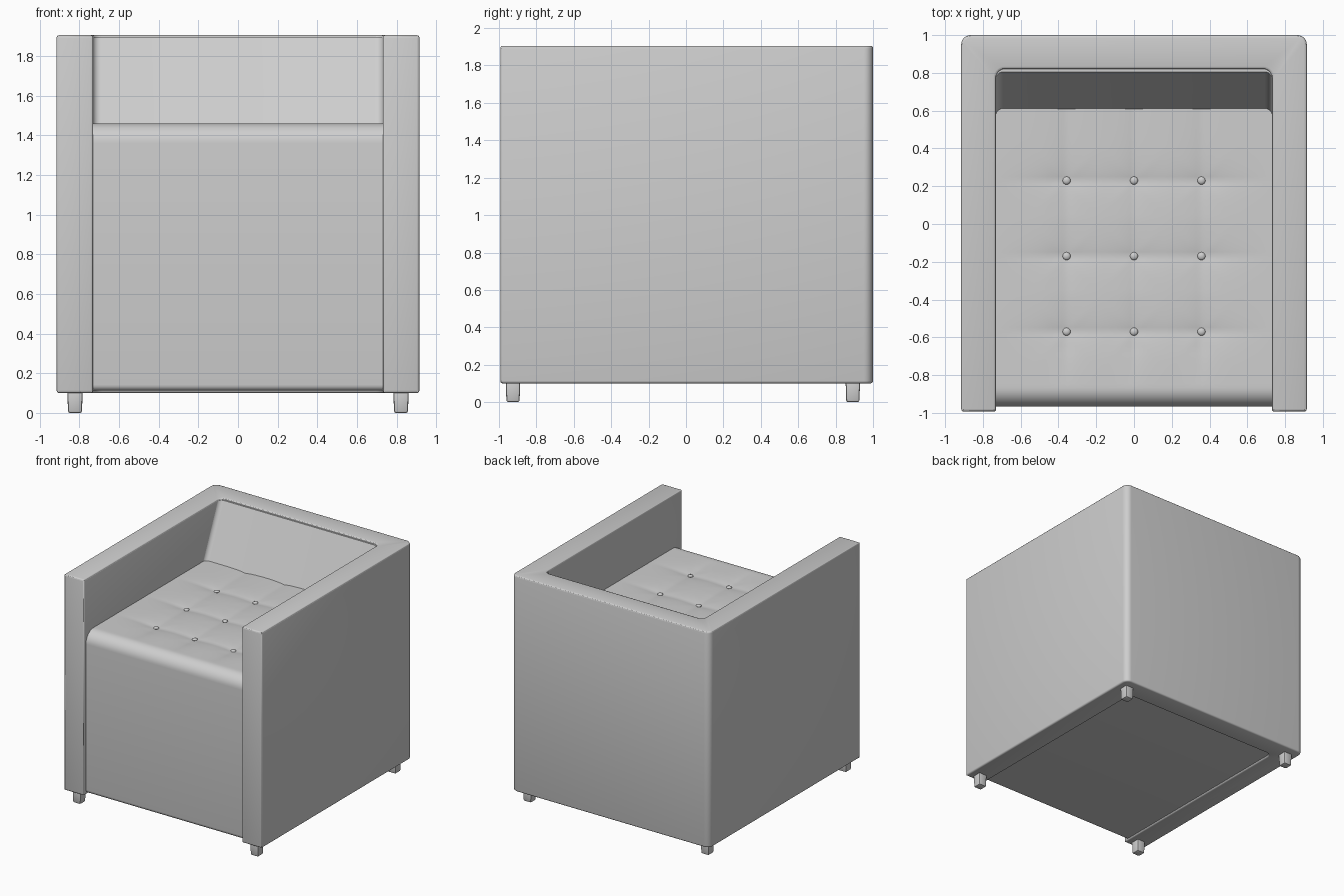
import bpy, bmesh, math

if "Cube" in bpy.data.objects:
    bpy.data.objects.remove(bpy.data.objects["Cube"])

grey = bpy.data.materials.new("grey_upholstery")
grey.diffuse_color = (0.62, 0.62, 0.62, 1)
grey.use_nodes = True
grey.node_tree.nodes["Principled BSDF"].inputs["Base Color"].default_value = grey.diffuse_color

HALF_W, INNER, SEAT_TOP = 0.915, 0.73, 1.46
BUTTON_X, BUTTON_Y = (-0.357, 0, 0.357), (0.23, -0.17, -0.57)


def finish(name, bm, bevel=0, segments=3):
    bmesh.ops.recalc_face_normals(bm, faces=bm.faces[:])
    mesh = bpy.data.meshes.new(name)
    bm.to_mesh(mesh)
    bm.free()
    ob = bpy.data.objects.new(name, mesh)
    bpy.context.collection.objects.link(ob)
    mesh.materials.append(grey)
    bpy.ops.object.select_all(action='DESELECT')
    ob.select_set(True)
    bpy.context.view_layer.objects.active = ob
    if bevel:
        mod = ob.modifiers.new("bevel", 'BEVEL')
        mod.width, mod.segments = bevel, segments
        mod.limit_method, mod.angle_limit = 'ANGLE', math.radians(50)
        bpy.ops.object.modifier_apply(modifier="bevel")
    bpy.ops.object.shade_smooth_by_angle(angle=math.radians(35))
    return ob


def arc(cx, cy, r, start, end, n=7):
    angles = [math.radians(start + (end - start) * i / n) for i in range(n + 1)]
    return [(cx + r * math.cos(a), cy + r * math.sin(a)) for a in angles]


def loft(bm, rings):
    """Skin a list of equal point rings and cap both ends."""
    rows = [[bm.verts.new(p) for p in ring] for ring in rings]
    for a, b in zip(rows, rows[1:]):
        for i in range(len(a)):
            j = (i + 1) % len(a)
            bm.faces.new((a[i], a[j], b[j], b[i]))
    bm.faces.new(rows[0])
    bm.faces.new(rows[-1])


def u_path(half, back, r, front):
    return ([(-half, front)] + arc(-half + r, back - r, r, 180, 90)
            + arc(half - r, back - r, r, 90, 0) + [(half, front)])


def piping(name, points, cyclic=False):
    curve = bpy.data.curves.new(name, 'CURVE')
    curve.dimensions = '3D'
    curve.bevel_depth, curve.bevel_resolution = 0.007, 1
    spline = curve.splines.new('POLY')
    spline.points.add(len(points) - 1)
    for p, co in zip(spline.points, points):
        p.co = (*co, 1)
    spline.use_cyclic_u = cyclic
    curve.materials.append(grey)
    bpy.context.collection.objects.link(bpy.data.objects.new(name, curve))


# Arms and back in one U-shaped shell
outline = u_path(HALF_W, 1.0, 0.05, -0.993) + u_path(INNER, 0.82, 0.045, -0.993)[::-1]
bm = bmesh.new()
loft(bm, [[(x, y, z) for x, y in outline] for z in (0.1, 1.905)])
finish("arms_and_back", bm, bevel=0.014)

# Piping along the top edges and around the arm fronts
for name, path in (("outer_piping", u_path(HALF_W - 0.008, 0.992, 0.045, -0.985)),
                   ("inner_piping", u_path(INNER + 0.008, 0.828, 0.05, -0.985))):
    piping(name, [(x, y, 1.897) for x, y in path])
for side, name in ((-1, "left"), (1, "right")):
    a, b = side * (INNER + 0.008), side * (HALF_W - 0.008)
    piping(name + "_arm_piping", [(a, -0.985, 0.108), (b, -0.985, 0.108),
                                  (b, -0.985, 1.897), (a, -0.985, 1.897)], True)

# Sloping backrest with filleted corners
rings = []
for z in (1.2, 1.893):
    y = 0.61 + (z - 1.455) * 0.447
    r, h = 0.04, INNER + 0.002
    section = u_path(h, y, r, y - r - 0.001)
    rings.append([(px, py, z) for px, py in section] + [(h, 0.9, z), (-h, 0.9, z)])
bm = bmesh.new()
loft(bm, rings)
finish("backrest", bm)


# Tufted seat block: pinched along the button rows
def dip(x, y):
    dx = min(abs(x - b) for b in BUTTON_X)
    dy = min(abs(y - b) for b in BUTTON_Y)
    edge = max(0, min(1, (INNER - abs(x)) / 0.3)) * max(0, min(1, (y + 0.86) / 0.2))
    crease = max(math.exp(-dx / 0.06), math.exp(-dy / 0.06))
    pinch = math.exp(-math.hypot(dx, dy) / 0.08)
    return edge * (0.010 * crease + 0.014 * pinch)


front = -0.967
profile = [(0.83, 0.112)] + arc(front + 0.03, 0.142, 0.03, 270, 180, 5)
profile += arc(front + 0.1, SEAT_TOP - 0.1, 0.1, 180, 90, 10)
top_start = len(profile)
profile += [(front + 0.1 + (0.83 - front - 0.1) * i / 85, SEAT_TOP) for i in range(1, 86)]
rings = []
for k in range(81):
    x = INNER * (k / 40 - 1)
    rings.append([(x, y, z - (dip(x, y) if i >= top_start else 0))
                  for i, (y, z) in enumerate(profile)])
bm = bmesh.new()
loft(bm, rings)
finish("seat", bm)

# Seat buttons
for x in BUTTON_X:
    for y in BUTTON_Y:
        bm = bmesh.new()
        bmesh.ops.create_uvsphere(bm, u_segments=16, v_segments=8, radius=0.021)
        bmesh.ops.scale(bm, vec=(1, 1, 0.55), verts=bm.verts)
        bmesh.ops.translate(bm, vec=(x, y, SEAT_TOP - 0.018), verts=bm.verts)
        finish("seat_button", bm)

# Slightly tapered feet
for x in (-0.822, 0.822):
    for y in (-0.925, 0.892):
        bm = bmesh.new()
        loft(bm, [[(x + sx * h, y + sy * h, z)
                   for sx, sy in ((-1, -1), (1, -1), (1, 1), (-1, 1))]
                  for z, h in ((0, 0.035), (0.12, 0.039))])
        finish("foot", bm, bevel=0.01, segments=2)
